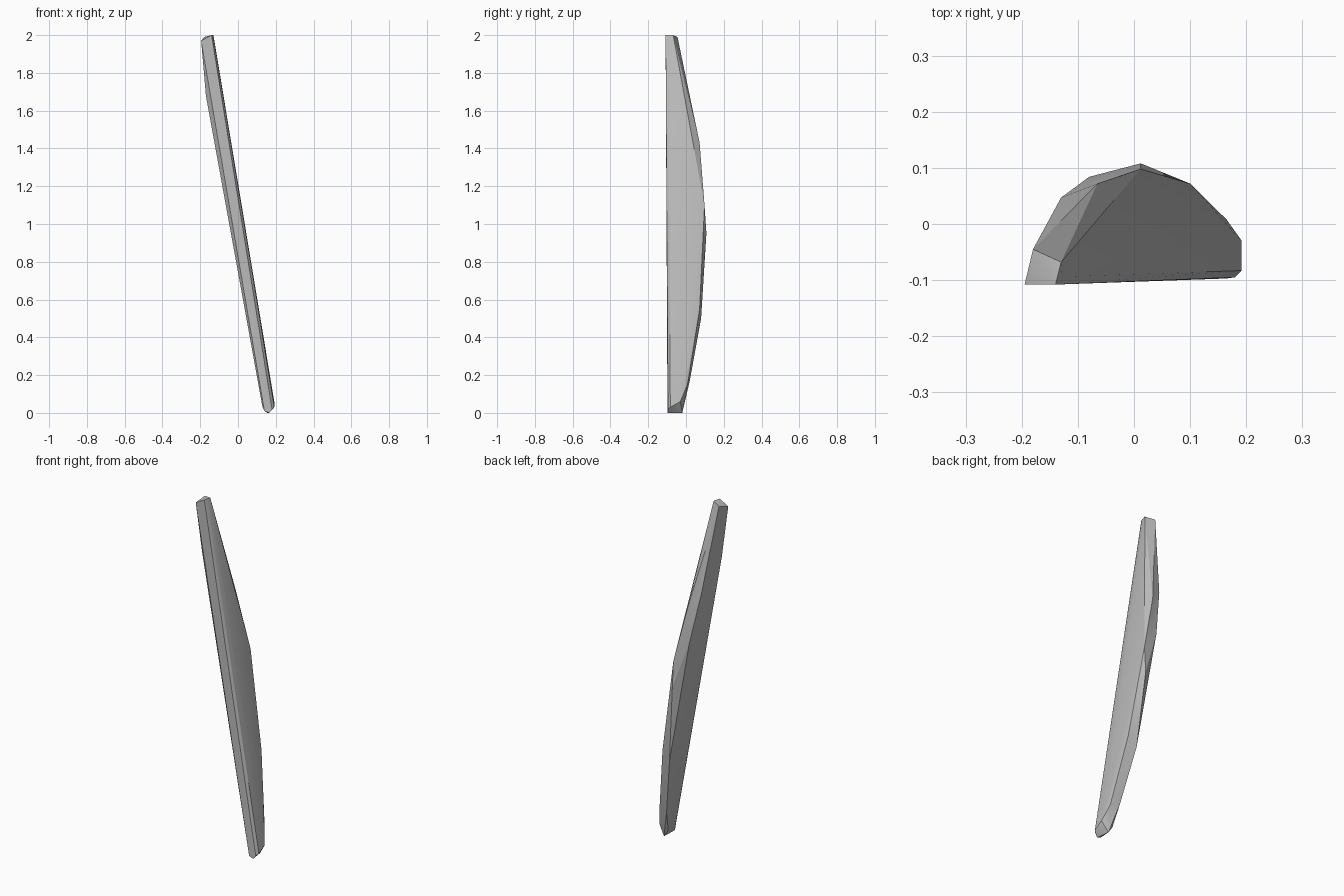
import bpy
import bmesh
from math import radians

default_cube = bpy.data.objects.get("Cube")
if default_cube:
    bpy.data.objects.remove(default_cube, do_unlink=True)


def make_material(name, value):
    material = bpy.data.materials.new(name)
    material.use_nodes = True
    colour = (value, value, value, 1)
    material.diffuse_color = colour
    shader = next(n for n in material.node_tree.nodes if n.type == 'BSDF_PRINCIPLED')
    shader.inputs["Base Color"].default_value = colour
    return material


# Edge lines of the leaning plank, each running from the top to the bottom
front_left_edge = [(-.195, -.108, 1.97), (.14, -.098, .01)]
front_right_edge = [(-.14, -.108, 2), (.165, -.097, 0)]
left_front_bevel = [(-.17, -.085, 1.68), (.13, -.085, .03)]
right_front_bevel = [(-.128, -.094, 1.98), (.18, -.095, .02), (.192, -.083, .03)]

# Bowed rear edge, one line on each broad side
rear_right_edge = [(-.13, -.068, 2), (-.065, .072, 1.43), (.012, .098, 1.1),
                   (.1, .072, .55), (.165, .008, .15), (.192, -.03, .06)]
rear_left_edge = [(-.18, -.045, 1.99), (-.13, .047, 1.5), (-.08, .084, 1.22),
                  (.012, .108, .95), (.05, .08, .5), (.11, .02, .17),
                  (.128, -.02, .04), (.155, -.02, 0)]


def plank_from_edges(name, edge_lines, material):
    """Stretch a faceted skin over the edge lines and merge its flat areas."""
    bm = bmesh.new()
    for line in edge_lines:
        for point in line:
            bm.verts.new(point)
    hull = bmesh.ops.convex_hull(bm, input=list(bm.verts))
    unused = {item for item in hull["geom_interior"] + hull["geom_unused"]
              if isinstance(item, bmesh.types.BMVert)}
    bmesh.ops.delete(bm, geom=list(unused), context='VERTS')
    bmesh.ops.dissolve_limit(bm, angle_limit=radians(2),
                             verts=list(bm.verts), edges=list(bm.edges))
    bmesh.ops.recalc_face_normals(bm, faces=list(bm.faces))
    mesh = bpy.data.meshes.new(name)
    bm.to_mesh(mesh)
    bm.free()
    mesh.materials.append(material)
    plank = bpy.data.objects.new(name, mesh)
    bpy.context.collection.objects.link(plank)
    return plank


plank = plank_from_edges(
    "curved_plank",
    [front_left_edge, front_right_edge, left_front_bevel,
     right_front_bevel, rear_right_edge, rear_left_edge],
    make_material("plain grey", .5))

# Soft broad sides with crisp edges
bpy.ops.object.select_all(action='DESELECT')
plank.select_set(True)
bpy.context.view_layer.objects.active = plank
bpy.ops.object.shade_smooth_by_angle(angle=radians(25))
